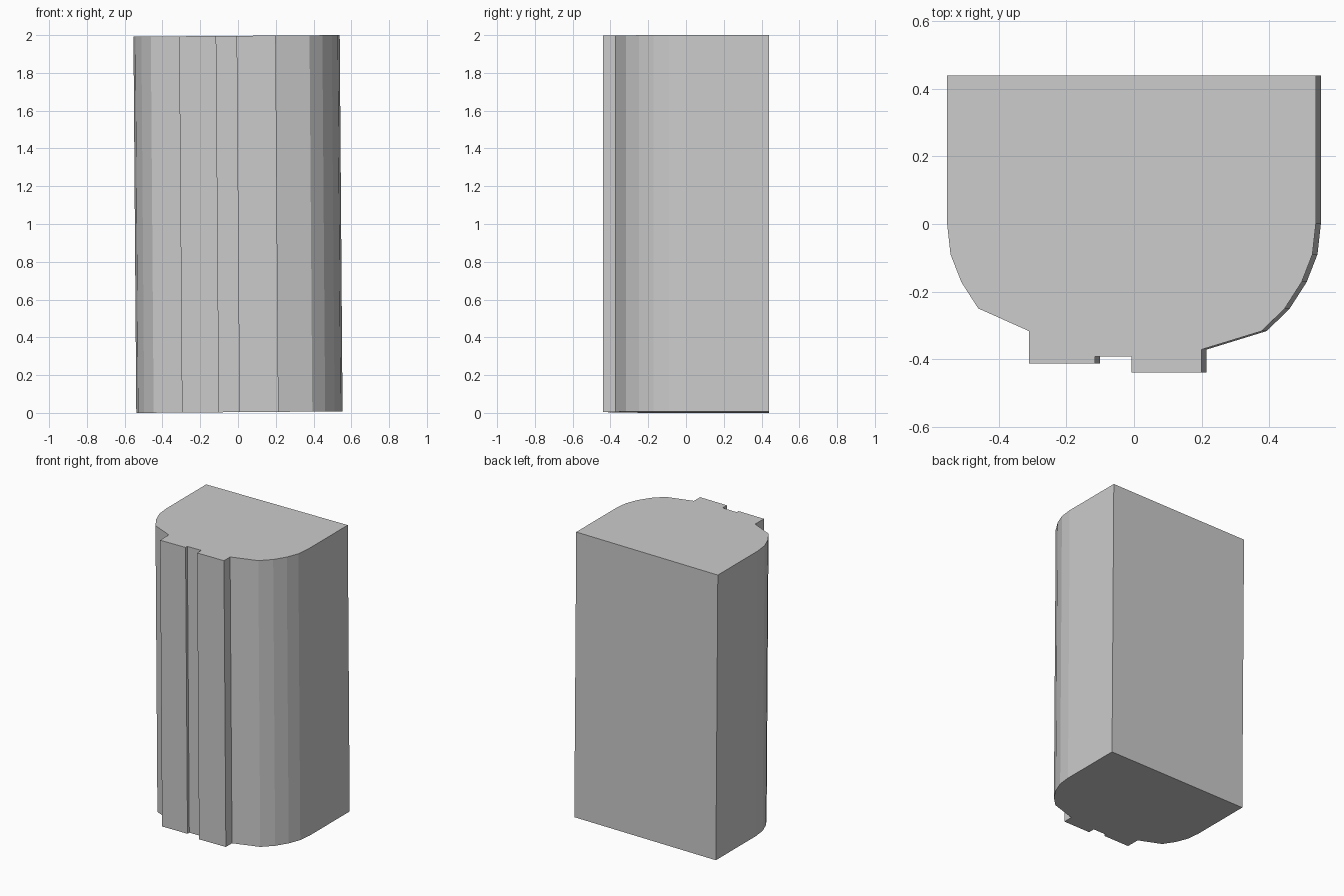
import bpy, bmesh
from mathutils import Matrix

if "Cube" in bpy.data.objects:
    bpy.data.objects.remove(bpy.data.objects["Cube"])

HEIGHT = 1.992
TILT = -0.0075  # the whole block leans very slightly to the left

# Plan outline: rounded front corners, mirrored, with a straight back
corner = [(0.546, 0.44), (0.546, 0.0), (0.536, -0.09), (0.504, -0.172),
          (0.454, -0.25)]
left = [(-x, y) for x, y in corner] + [(-0.304, -0.317)]
right = [(0.386, -0.317)] + corner[::-1]

# Raised front strips of uneven depth with a shallow groove between them
strips = [(-0.304, -0.413), (-0.108, -0.413), (-0.108, -0.393),
          (0.0, -0.393), (0.0, -0.44), (0.207, -0.44), (0.207, -0.372)]
outline = left + strips + right

# Extrude the outline into the block
bm = bmesh.new()
base = bm.faces.new([bm.verts.new((x, y, -HEIGHT / 2)) for x, y in outline])
top = bmesh.ops.extrude_face_region(bm, geom=[base])
verts = [g for g in top["geom"] if isinstance(g, bmesh.types.BMVert)]
bmesh.ops.translate(bm, vec=(0, 0, HEIGHT), verts=verts)
bmesh.ops.recalc_face_normals(bm, faces=bm.faces)

# Lean it and stand it at z = 0
bm.transform(Matrix.Translation((0, 0, 1)) @ Matrix.Rotation(TILT, 4, 'Y'))
mesh = bpy.data.meshes.new("ribbed_block")
bm.to_mesh(mesh)
bm.free()
bpy.context.collection.objects.link(bpy.data.objects.new("ribbed_block", mesh))
